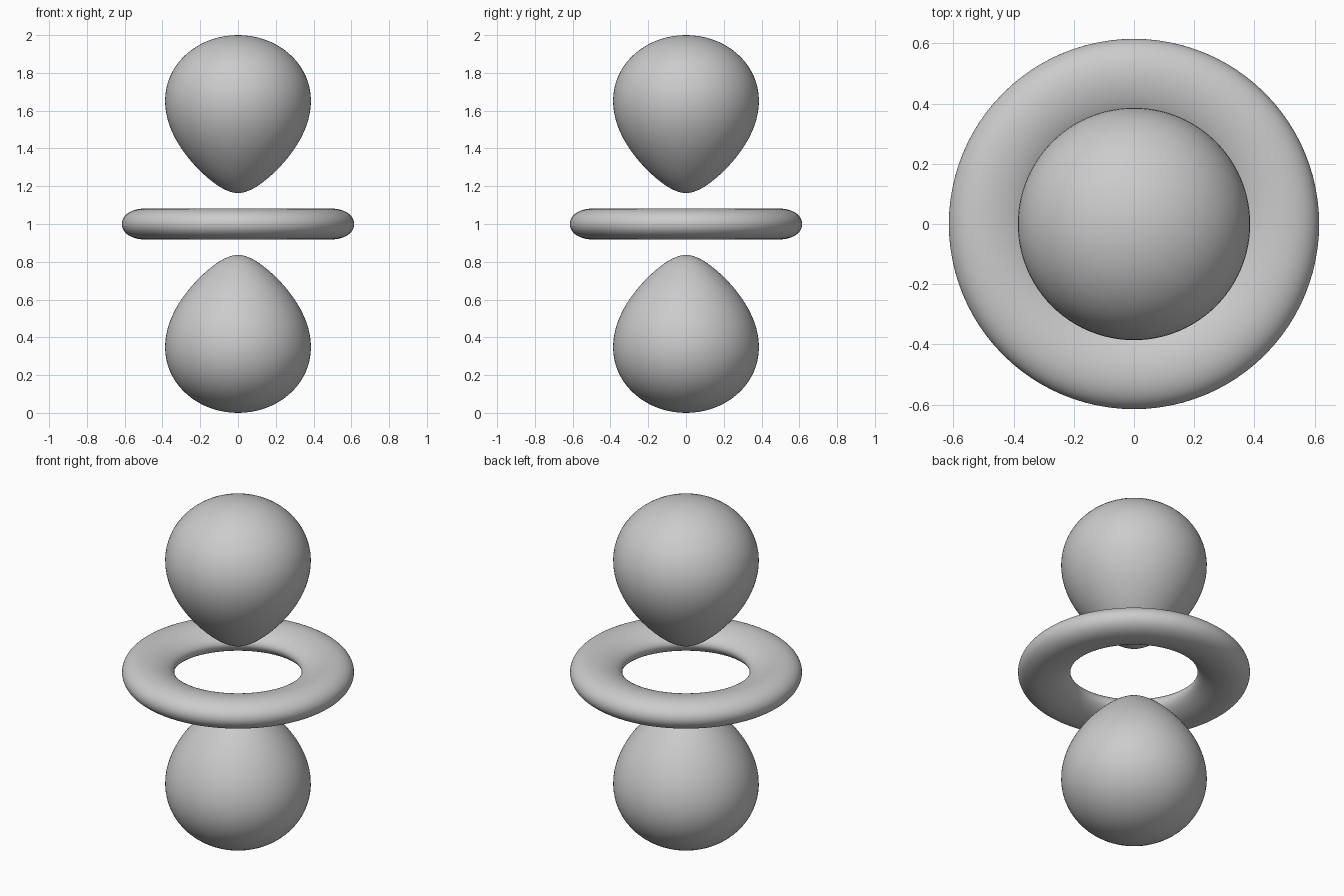
import bpy, bmesh
from math import exp, log, sqrt, pi, cos
from mathutils import Matrix, Vector

cube = bpy.data.objects.get("Cube")
if cube:
    bpy.data.objects.remove(cube, do_unlink=True)

grey = bpy.data.materials.new("neutral grey")
grey.use_nodes = True
colour = (0.6, 0.6, 0.6, 1)
grey.diffuse_color = colour
grey.node_tree.nodes["Principled BSDF"].inputs["Base Color"].default_value = colour

# Field: abs(3 cos^2 - 1) * r^2 * exp(-decay * r) = level, measured from the middle
NEAR, FAR = 0.164, 1.0
decay = 2 * log(FAR / NEAR) / (FAR - NEAR)
level = 2 * FAR ** 2 * exp(-decay * FAR)
STEPS, SEGMENTS = 48, 96


def strength(r):
    return level * exp(decay * r) / r ** 2


def root(lo, hi):
    """Radius between lo and hi at which the ring meets the flat mid plane."""
    rising = strength(lo) > 1
    for _ in range(50):
        mid = (lo + hi) / 2
        if (strength(mid) > 1) == rising:
            lo = mid
        else:
            hi = mid
    return lo


def outline(start, end, sign):
    """Half outline as (radius, height) points, closely spaced at both ends."""
    points = []
    for i in range(STEPS + 1):
        r = start + (end - start) * (1 - cos(pi * i / STEPS)) / 2
        c2 = min(1, max(0, (1 + sign * strength(r)) / 3))
        points.append((r * sqrt(1 - c2), r * sqrt(c2)))
    return points


def lathe(name, points, closed=False, flip=1):
    bm = bmesh.new()
    verts = [bm.verts.new((x, 0, z * flip)) for x, z in points]
    pairs = list(zip(verts, verts[1:]))
    if closed:
        pairs.append((verts[-1], verts[0]))
    edges = [bm.edges.new(p) for p in pairs]
    bmesh.ops.spin(bm, geom=verts + edges, axis=(0, 0, 1), cent=(0, 0, 0),
                   angle=2 * pi, steps=SEGMENTS, use_merge=True)
    bmesh.ops.remove_doubles(bm, verts=bm.verts, dist=0.00001)
    bmesh.ops.recalc_face_normals(bm, faces=bm.faces)
    bmesh.ops.translate(bm, verts=bm.verts, vec=(0, 0, 1))
    for face in bm.faces:
        face.smooth = True
    mesh = bpy.data.meshes.new(name)
    bm.to_mesh(mesh)
    bm.free()
    mesh.materials.append(grey)
    bpy.context.collection.objects.link(bpy.data.objects.new(name, mesh))


# Two matching teardrop lobes
lobe = outline(NEAR, FAR, 1)
lathe("upper_lobe", lobe)
lathe("lower_lobe", lobe, flip=-1)

# Flattened ring around the waist
crest = 2 / decay
top = outline(root(NEAR, crest), root(crest, FAR), -1)
bottom = [(x, -z) for x, z in top[-2:0:-1]]
lathe("waist_ring", top + bottom, closed=True)
